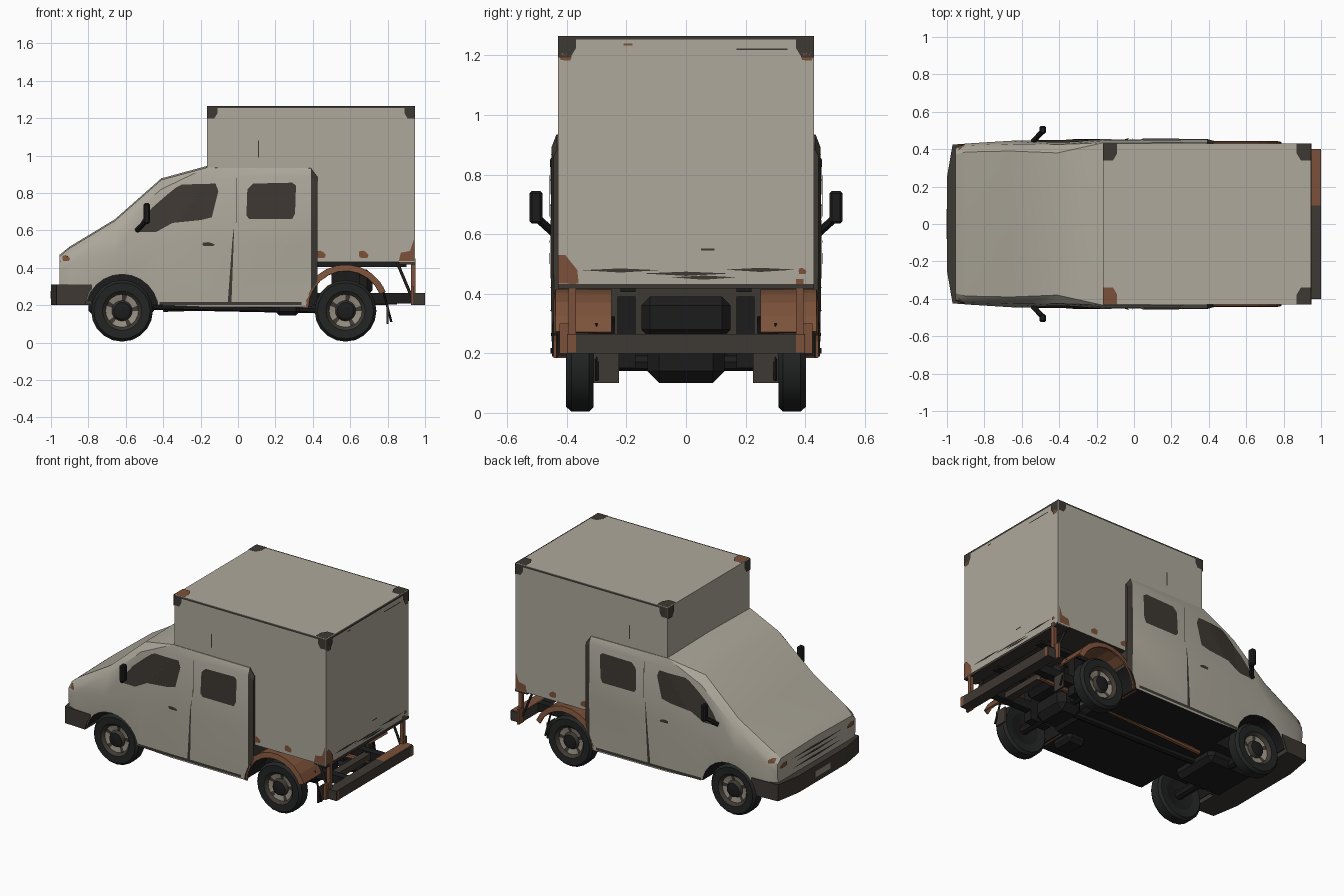
import bpy, bmesh, math
from mathutils import Vector
from mathutils.bvhtree import BVHTree

old = bpy.data.objects.get("Cube")
if old:
    bpy.data.objects.remove(old)


def material(name, r, g, b):
    m = bpy.data.materials.new(name)
    m.use_nodes = True
    m.diffuse_color = (r, g, b, 1)
    node = m.node_tree.nodes["Principled BSDF"]
    node.inputs["Base Color"].default_value = (r, g, b, 1)
    node.inputs["Roughness"].default_value = 0.9
    return m


PAINT = material("dirty white paint", .42, .395, .33)
BROWN = material("dark grimy brown", .048, .04, .033)
RUST = material("rust", .2, .083, .042)
BLACK = material("underbody black", .012, .012, .012)
RUBBER = material("tyre rubber", .017, .018, .018)
STEEL = material("dull wheel steel", .3, .27, .22)


def finish(name, bm, mats, smooth=False, recalc=True):
    if recalc:
        bmesh.ops.recalc_face_normals(bm, faces=bm.faces)
    me = bpy.data.meshes.new(name)
    bm.to_mesh(me)
    bm.free()
    ob = bpy.data.objects.new(name, me)
    bpy.context.collection.objects.link(ob)
    for m in mats:
        me.materials.append(m)
    if smooth:
        activate(ob)
        bpy.ops.object.shade_smooth_by_angle(angle=math.radians(28))
    return ob


def activate(ob):
    bpy.ops.object.select_all(action='DESELECT')
    ob.select_set(True)
    bpy.context.view_layer.objects.active = ob


def box(name, lo, hi, mats, bevel=0):
    bm = bmesh.new()
    bmesh.ops.create_cube(bm, size=1)
    for v in bm.verts:
        v.co = [a + (b - a) * (c + .5) for a, b, c in zip(lo, hi, v.co)]
    if bevel:
        bmesh.ops.bevel(bm, geom=bm.edges[:], offset=bevel, segments=1, affect='EDGES')
    return finish(name, bm, mats)


def side_box(name, x, y, z, mats, bevel=0):
    # one box on each flank, y given for the left
    for s, label in ((1, "left"), (-1, "right")):
        ys = sorted((s * y[0], s * y[1]))
        box(f"{label}_{name}", (x[0], ys[0], z[0]), (x[1], ys[1], z[1]), mats, bevel)


def rod(name, a, b, radius, mats, sides=8):
    a, b = Vector(a), Vector(b)
    bm = bmesh.new()
    bmesh.ops.create_cone(bm, cap_ends=True, segments=sides, radius1=radius,
                          radius2=radius, depth=(b - a).length)
    turn = Vector((0, 0, 1)).rotation_difference(b - a).to_matrix().to_4x4()
    bm.transform(turn)
    bmesh.ops.translate(bm, verts=bm.verts, vec=(a + b) / 2)
    return finish(name, bm, mats)


def cut_wells(ob, x, radius, mats, index):
    # remove a wheel well on each flank, lined with the given material
    for s in (-1, 1):
        cutter = rod("well_cutter", (x, s * .24, HUB_Z), (x, s * .6, HUB_Z), radius, mats, 24)
        cutter.hide_render = True
        for p in cutter.data.polygons:
            p.material_index = index
        activate(ob)
        mod = ob.modifiers.new("well", 'BOOLEAN')
        mod.operation, mod.solver, mod.object = 'DIFFERENCE', 'EXACT', cutter
        bpy.ops.object.modifier_apply(modifier=mod.name)
        bpy.data.objects.remove(cutter)


def surface(ob):
    return BVHTree.FromPolygons([v.co for v in ob.data.vertices],
                                [p.vertices for p in ob.data.polygons])


def decal(name, outline, axis, sign, tree, mat):
    # thin plate laid on a surface, outline given in the two other axes
    bm = bmesh.new()
    out = Vector((0, 0, 0))
    out[axis] = sign
    for u, v in outline:
        co = [u, v]
        co.insert(axis, sign * 2)
        bm.verts.new(co)
    bm.faces.new(bm.verts[:])
    bmesh.ops.triangulate(bm, faces=bm.faces[:])
    bmesh.ops.subdivide_edges(bm, edges=bm.edges[:], cuts=5, use_grid_fill=True)
    bm.normal_update()
    flip = [f for f in bm.faces if f.normal.dot(out) < 0]
    bmesh.ops.reverse_faces(bm, faces=flip)
    for v in bm.verts:
        hit = tree.ray_cast(v.co, -out)[0]
        if hit:
            v.co = hit + out * .005
    bmesh.ops.delete(bm, geom=[v for v in bm.verts if abs(v.co[axis]) > 1.5], context='VERTS')
    return finish(name, bm, [mat], recalc=False)


def rect(u0, u1, v0, v1):
    return [(u0, v0), (u1, v0), (u1, v1), (u0, v1)]


def blob(u, v, w, h):
    # worn patch with an uneven edge
    return [(u + w * k * math.cos(t * math.pi / 4), v + h * k * math.sin(t * math.pi / 4))
            for t, k in enumerate((1, .8, 1, 1.1, .85, 1, .8, 1.1))]


# Cab: lofted sections, each x then half-width and height of sill, belt, shoulder, roof
SECTIONS = [
    (-.955, (.40, .29), (.41, .38), (.405, .43), (.37, .46)),
    (-.90, (.42, .24), (.43, .42), (.42, .47), (.385, .505)),
    (-.66, (.43, .20), (.445, .47), (.428, .60), (.39, .65)),
    (-.41, (.44, .20), (.45, .52), (.425, .82), (.38, .87)),
    (-.17, (.445, .19), (.452, .52), (.445, .88), (.433, .935)),
    (.39, (.45, .19), (.455, .52), (.452, .89), (.436, .932)),
    (.425, (.44, .22), (.445, .52), (.445, .86), (.432, .885)),
]
bm = bmesh.new()
rings = []
for x, *half in SECTIONS:
    ring = half + [(0, half[-1][1] + .008)] + [(-y, z) for y, z in reversed(half)]
    rings.append([bm.verts.new((x, y, z)) for y, z in ring])
for a, b in zip(rings, rings[1:]):
    for i in range(len(a)):
        j = (i + 1) % len(a)
        # mirrored diagonals keep both flanks alike
        if i < 4:
            tris = ((a[i], a[j], b[j]), (a[i], b[j], b[i]))
        else:
            tris = ((a[i], a[j], b[i]), (a[j], b[j], b[i]))
        for t in tris:
            bm.faces.new(t)
bm.faces.new(rings[0])
bm.faces.new(rings[-1])
bmesh.ops.recalc_face_normals(bm, faces=bm.faces)
for f in bm.faces:
    if f.normal.z < -.6:
        f.material_index = 2
    elif f.calc_center_median().x > .395:
        f.material_index = 1
CAB_MATS = [PAINT, BROWN, BLACK]
cab = finish("cab_body", bm, CAB_MATS)
cab_tree = surface(cab)
FRONT_AXLE, REAR_AXLE, HUB_Z = -.62, .575, .17
cut_wells(cab, FRONT_AXLE, .195, CAB_MATS, 2)
cut_wells(cab, REAR_AXLE, .215, CAB_MATS, 2)
activate(cab)
bpy.ops.object.shade_smooth_by_angle(angle=math.radians(28))

# Cargo box with a dark underside
X0, X1, W, Z0, Z1 = -.165, .945, .43, .43, 1.265
cargo = box("cargo_box", (X0, -W, Z0), (X1, W, Z1), [PAINT, BROWN])
for p in cargo.data.polygons:
    p.material_index = int(p.normal.z < -.5)
box_tree = surface(cargo)


def corner(u, v, du, dv, s):
    return [(u, v), (u + du * s, v), (u + du * s, v + dv * s * .7),
            (u + du * s * .7, v + dv * s * 1.2), (u, v + dv * s * 1.2)]


# Worn corner caps, top trim and rust on the box
for x, dx in ((X0, 1), (X1, -1)):
    for s in (-1, 1):
        tint = RUST if dx > 0 and s < 0 else BROWN
        decal("corner_cap_side", corner(x, Z1, dx, -1, .055), 1, s, box_tree, BROWN)
        decal("corner_cap_end", corner(s * W, Z1, -s, -1, .06), 0, -dx, box_tree, BROWN)
        decal("corner_cap_top", corner(x, s * W, dx, -s, .075), 2, 1, box_tree, tint)
for s in (-1, 1):
    decal("top_trim_side", rect(X0, X1, Z1 - .01, Z1), 1, s, box_tree, BROWN)
    decal("corner_rust_top", blob(s * .405, 1.195, .022, .015), 0, 1, box_tree, RUST)
    for x, w in ((.44, .03), (.67, .028)):
        decal("side_rust", blob(x, .47, w, .022), 1, s, box_tree, RUST)
    decal("rear_corner_rust", [(.86, .435), (.94, .435), (.94, .55), (.92, .49), (.87, .48)],
          1, s, box_tree, RUST)
    decal("side_scratch", rect(.107, .113, .99, 1.08), 1, s, box_tree, BROWN)
decal("top_trim_rear", rect(-W, W, Z1 - .012, Z1), 0, 1, box_tree, BROWN)
decal("rear_rust", [(-.43, .435), (-.36, .435), (-.365, .48), (-.405, .53), (-.43, .53)],
      0, 1, box_tree, RUST)
decal("rear_rust_spot", blob(.39, .475, .014, .012), 0, 1, box_tree, RUST)
decal("rear_rust_fleck", rect(-.21, -.18, 1.233, 1.24), 0, 1, box_tree, RUST)
for y, z, w in ((0, .468, .15), (.06, .455, .11), (-.22, .479, .13), (.25, .481, .12)):
    decal("rear_streak", [(y - w, z), (y, z - .008), (y + w, z), (y, z + .006)],
          0, 1, box_tree, BROWN)
decal("rear_scratch", rect(.17, .34, 1.218, 1.223), 0, 1, box_tree, BROWN)
decal("rear_latch", rect(.05, .095, .545, .551), 0, 1, box_tree, BROWN)
box("rear_sill", (.86, -.43, .418), (.95, .43, .433), [BROWN])

# Cab windows, seams, handles and worn patches on both flanks
FRONT_WINDOW = [(-.55, .59), (-.51, .66), (-.46, .72), (-.38, .79), (-.33, .83), (-.3, .845),
                (-.12, .85), (-.105, .81), (-.14, .67), (-.2, .655), (-.35, .64), (-.44, .59)]
REAR_WINDOW = [(.045, .68), (.06, .66), (.29, .66), (.305, .69), (.31, .84), (.29, .855),
               (.08, .85), (.05, .82)]
for s in (-1, 1):
    decal("front_door_window", FRONT_WINDOW, 1, s, cab_tree, BROWN)
    decal("rear_door_window", REAR_WINDOW, 1, s, cab_tree, BROWN)
    decal("door_seam", rect(-.012, -.008, .64, .88), 1, s, cab_tree, BROWN)
    decal("door_gap", [(-.055, .21), (-.035, .21), (-.02, .63), (-.03, .55)], 1, s, cab_tree, BROWN)
    decal("door_handle", blob(-.16, .525, .035, .012), 1, s, cab_tree, BROWN)
    decal("sill_grime", rect(-.42, .34, .2, .218), 1, s, cab_tree, BROWN)
    decal("nose_rust", blob(-.92, .45, .022, .018), 1, s, cab_tree, RUST)
    decal("headlamp_rust", blob(s * .35, .41, .04, .018), 0, -1, cab_tree, RUST)
for z, w in ((.35, .26), (.385, .22), (.415, .27)):
    decal("grille_slat", [(-w, z), (0, z - .008), (w, z), (.05, z + .008)], 0, -1, cab_tree, BROWN)

# Front bumper wrapping the nose
bm = bmesh.new()
path = [(-.78, .435), (-.97, .425), (-1, .25)]
path += [(x, -y) for x, y in reversed(path)]
rows = [[bm.verts.new((x, y, z)) for x, y in path] for z in (.2, .31)]
for i in range(len(path)):
    j = (i + 1) % len(path)
    bm.faces.new((rows[0][i], rows[0][j], rows[1][j], rows[1][i]))
for row in rows:
    bm.faces.new(row)
bumper = finish("front_bumper", bm, [BROWN])
cut_wells(bumper, FRONT_AXLE, .2, [BROWN], 0)
box("bumper_plate", (-1.003, -.08, .235), (-.995, .08, .275), [STEEL])

# Wheels turned from a radius / offset profile with worn rims
PROFILE = [(.05, .33), (.10, .315), (.15, .31), (.165, .325), (.165, .385), (.15, .402),
           (.105, .40), (.088, .38), (.055, .372), (.045, .395), (.015, .4)]
RING_MATS = [2, 0, 0, 0, 0, 0, 1, 3, 1, 2]
SEG = 20
for x, end in ((FRONT_AXLE, "front"), (REAR_AXLE, "rear")):
    for s, label in ((1, "left"), (-1, "right")):
        bm = bmesh.new()
        loops = [[bm.verts.new((x + r * math.cos(k * math.tau / SEG), s * y,
                                HUB_Z + r * math.sin(k * math.tau / SEG)))
                  for k in range(SEG)] for r, y in PROFILE]
        for a, b, m in zip(loops, loops[1:], RING_MATS):
            for k in range(SEG):
                j = (k + 1) % SEG
                f = bm.faces.new((a[k], a[j], b[j], b[k]))
                f.material_index = 1 if m == 3 and k % 4 == 0 else m
        for loop in (loops[0], loops[-1]):
            bm.faces.new(loop).material_index = 2
        finish(f"{label}_{end}_wheel", bm, [RUBBER, BROWN, BLACK, STEEL], True)
    rod(f"{end}_axle", (x, -.33, HUB_Z), (x, .33, HUB_Z), .03, [BLACK])

# Rusty rear mudguards with an outer flange
for s, label in ((1, "left"), (-1, "right")):
    bm = bmesh.new()
    strip = []
    for k in range(11):
        t = math.radians(22 + 15.8 * k)
        strip.append([bm.verts.new((REAR_AXLE + r * math.cos(t), s * y, .185 + r * math.sin(t)))
                      for r, y in ((.225, .25), (.228, .435), (.198, .44))])
    for a, b in zip(strip, strip[1:]):
        for i in (0, 1):
            bm.faces.new((a[i], a[i + 1], b[i + 1], b[i]))
    guard = finish(f"{label}_rear_mudguard", bm, [RUST])
    mod = guard.modifiers.new("thickness", 'SOLIDIFY')
    mod.thickness, mod.offset = .01, 0
    # Door mirror arm, frame strut and flap bracket
    rod(f"{label}_mirror_arm", (-.54, s * .44, .60), (-.49, s * .495, .65), .014, [BLACK])
    rod(f"{label}_rear_strut", (.85, s * .38, .43), (.93, s * .38, .24), .008, [BROWN])
    rod(f"{label}_flap_bracket", (.77, s * .3, .3), (.82, s * .3, .11), .006, [BLACK])
side_box("mirror_head", (-.505, -.47), (.482, .525), (.635, .745), [BLACK], .008)
side_box("mud_flap", (.795, .805), (.225, .31), (.1, .2), [BROWN])
side_box("rear_post", (.925, .95), (.37, .395), (.2, .45), [RUST])
side_box("post_foot", (.925, .94), (.39, .425), (.2, .3), [RUST])

# Rear step bumper
step = box("rear_step", (.93, -.4, .2), (1, .4, .265), [BROWN])
step_tree = surface(step)
decal("step_rust", rect(.932, .998, .1, .398), 2, 1, step_tree, RUST)
for s in (-1, 1):
    decal("step_end_rust", rect(s * .37, s * .398, .202, .263), 0, 1, step_tree, RUST)

# Underbody: rails, cross members, engine pan, tank, drive line
side_box("chassis_rail", (-.75, .94), (.17, .22), (.21, .265), [BLACK])
side_box("box_bearer", (.42, .9), (.17, .22), (.405, .43), [BLACK])
side_box("spring_block", (.5, .65), (.17, .23), (.15, .39), [BLACK])
for x in (-.35, .05, .4, .8):
    box("cross_member", (x, -.2, .215), (x + .05, .2, .255), [BROWN])
box("engine_pan", (-.8, -.17, .14), (-.45, .17, .3), [BLACK], .03)
box("fuel_tank", (.2, -.36, .145), (.33, -.2, .24), [BLACK], .02)
box("differential", (.49, -.13, .1), (.67, .13, .25), [BLACK], .04)
box("spare_carrier", (.5, -.15, .25), (.72, .15, .39), [BLACK], .03)
rod("drive_shaft", (-.5, 0, .2), (.5, 0, .18), .025, [BLACK])
rod("exhaust_pipe", (-.4, .12, .18), (.85, .14, .22), .016, [RUST])
